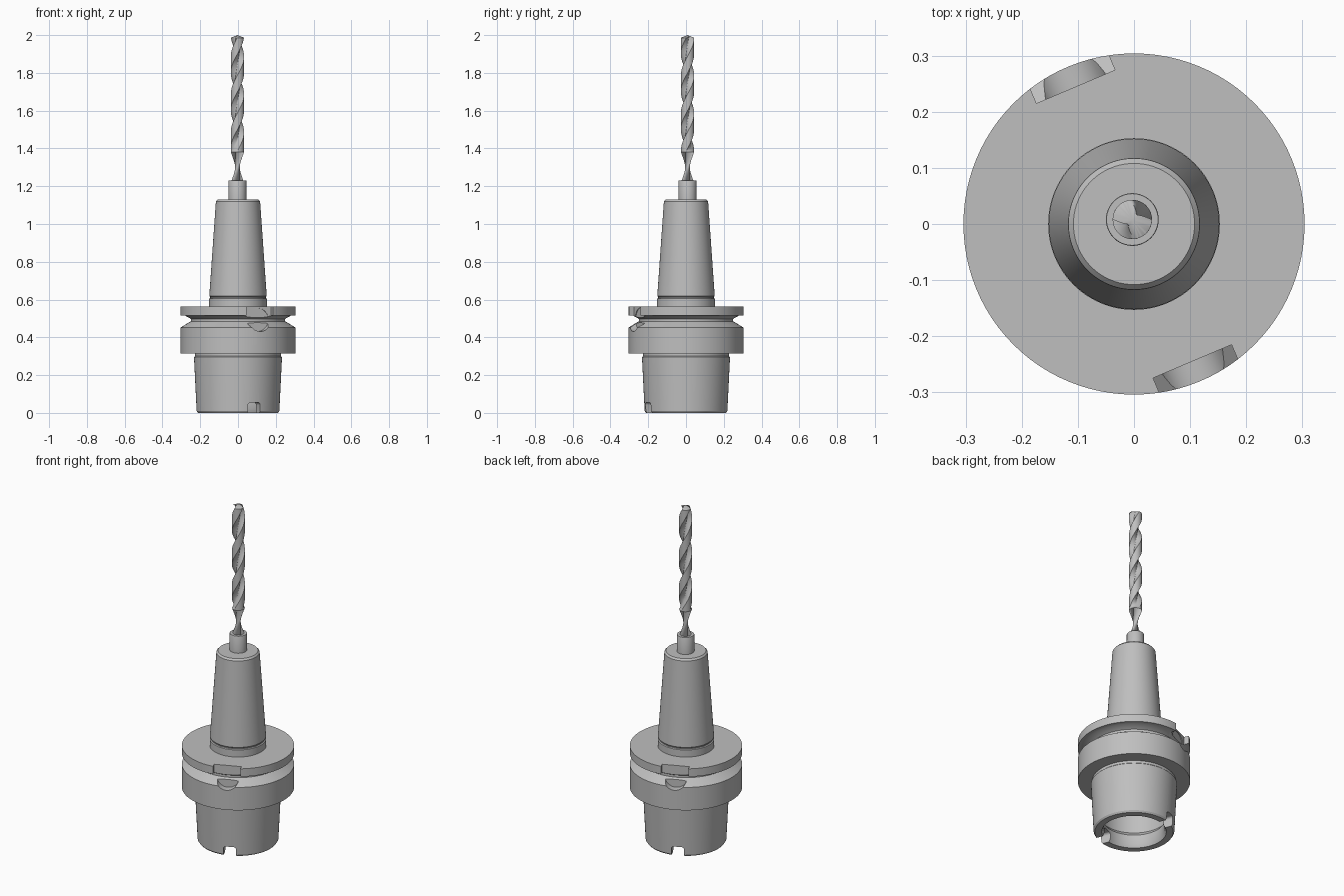
import bpy
import bmesh
from math import sin, cos, pi, radians
from mathutils import Matrix, Vector

cube = bpy.data.objects.get("Cube")
if cube:
    bpy.data.objects.remove(cube, do_unlink=True)

steel = bpy.data.materials.new("grey steel")
steel.use_nodes = True
GREY = (0.52, 0.52, 0.52, 1)
steel.diffuse_color = GREY
steel.node_tree.nodes["Principled BSDF"].inputs["Base Color"].default_value = GREY


def make_object(name, bm, location=(0, 0, 0)):
    bmesh.ops.recalc_face_normals(bm, faces=bm.faces)
    mesh = bpy.data.meshes.new(name)
    bm.to_mesh(mesh)
    bm.free()
    mesh.materials.append(steel)
    obj = bpy.data.objects.new(name, mesh)
    obj.location = location
    bpy.context.collection.objects.link(obj)
    return obj


def smooth(obj, angle=30):
    bpy.ops.object.select_all(action='DESELECT')
    obj.select_set(True)
    bpy.context.view_layer.objects.active = obj
    bpy.ops.object.shade_smooth_by_angle(angle=radians(angle))


def lathe(name, profile, steps, location=(0, 0, 0)):
    bm = bmesh.new()
    verts = [bm.verts.new((r, 0, z)) for r, z in profile]
    edges = [bm.edges.new(pair) for pair in zip(verts, verts[1:])]
    bmesh.ops.spin(bm, geom=verts + edges, cent=(0, 0, 0), axis=(0, 0, 1),
                   angle=2 * pi, steps=steps)
    bmesh.ops.remove_doubles(bm, verts=bm.verts, dist=0.0002)
    return make_object(name, bm, location)


def cut(target, cutter):
    """Subtract the cutter from the target, then discard the cutter."""
    cutter.hide_render = True
    mod = target.modifiers.new("cut", 'BOOLEAN')
    mod.operation = 'DIFFERENCE'
    mod.solver = 'EXACT'
    mod.object = cutter
    bpy.context.view_layer.update()
    graph = bpy.context.evaluated_depsgraph_get()
    result = bpy.data.meshes.new_from_object(target.evaluated_get(graph))
    target.modifiers.clear()
    target.data = result
    bpy.data.objects.remove(cutter, do_unlink=True)


def box_cutter(angle, near, far, half_width, low, high, rounding=0):
    """Box reaching outward between two distances along a given direction."""
    bm = bmesh.new()
    bmesh.ops.create_cube(bm, size=1)
    bmesh.ops.scale(bm, vec=(far - near, 2 * half_width, high - low), verts=bm.verts)
    bmesh.ops.translate(bm, vec=((near + far) / 2, 0, (low + high) / 2), verts=bm.verts)
    if rounding:
        top = [e for e in bm.edges
               if all(v.co.z > high - 0.001 for v in e.verts)
               and abs(e.verts[0].co.y - e.verts[1].co.y) < 0.001]
        bmesh.ops.bevel(bm, geom=top, offset=rounding, segments=4,
                        profile=0.5, affect='EDGES')
    bmesh.ops.rotate(bm, matrix=Matrix.Rotation(angle, 3, 'Z'), verts=bm.verts)
    return make_object("slot_cutter", bm)


def dish_cutter(angle, near, far, radius, z):
    """Round bar lying along a given direction."""
    bm = bmesh.new()
    bmesh.ops.create_cone(bm, cap_ends=True, segments=32, radius1=radius,
                          radius2=radius, depth=far - near,
                          matrix=Matrix.Rotation(pi / 2, 4, 'Y'))
    bmesh.ops.translate(bm, vec=((near + far) / 2, 0, z), verts=bm.verts)
    bmesh.ops.rotate(bm, matrix=Matrix.Rotation(angle, 3, 'Z'), verts=bm.verts)
    return make_object("dish_cutter", bm)


# Holder: hollow taper shank, grooved flange and tapered nose in one turning
holder = lathe("tool_holder", [
    (0, 0.29), (0.17, 0.29), (0.185, 0.27), (0.185, 0.1), (0.165, 0.075),
    (0.165, 0.02), (0.175, 0), (0.212, 0), (0.219, 0.01),
    (0.233, 0.295), (0.228, 0.3), (0.228, 0.315),
    (0.304, 0.315), (0.304, 0.452), (0.25, 0.485), (0.25, 0.498),
    (0.282, 0.516), (0.304, 0.516), (0.304, 0.563),
    (0.153, 0.563), (0.153, 0.605), (0.147, 0.608), (0.147, 0.614),
    (0.152, 0.62), (0.117, 1.12), (0.108, 1.13), (0, 1.13)], 96)

# Opposed drive notches, dished flange recesses and shank key slots
for turn in (0, pi):
    heading = radians(-67) + turn
    cut(holder, box_cutter(heading, 0.266, 0.4, 0.076, 0.5, 0.6))
    cut(holder, dish_cutter(heading, 0.262, 0.4, 0.062, 0.493))
    cut(holder, box_cutter(heading, 0.12, 0.3, 0.035, -0.05, 0.056, 0.015))
smooth(holder)

# Collar and plain shank of the drill
AXIS = (-0.003, 0.008, 0)
smooth(lathe("drill_collar", [(0, 1.12), (0.047, 1.12), (0.047, 1.229),
                              (0.046, 1.231), (0, 1.231)], 48, AXIS))

# Fluted drill: twisted cross-sections ending in a shallow cone
RADIUS, PITCH, TOP, POINT = 0.035, 0.4, 2.0, 0.4
SIDES, LAYERS = 64, 90
FLUTE_START, FLUTE_RUNOUT = 1.38, 0.07
FLUTE_WIDTH = radians(100)


def section_radius(angle, depth):
    a = angle % pi
    if a >= FLUTE_WIDTH:
        return RADIUS
    return RADIUS * (1 - 0.66 * depth * sin(pi * a / FLUTE_WIDTH) ** 0.7)


bm = bmesh.new()
heights = [1.22] + [FLUTE_START + (TOP - FLUTE_START) * i / LAYERS
                    for i in range(LAYERS + 1)]
rings = []
for z in heights:
    depth = min(1, max(0, (z - FLUTE_START) / FLUTE_RUNOUT)) ** 0.6
    twist = 2 * pi * (z - TOP) / PITCH
    ring = []
    for k in range(SIDES):
        a = 2 * pi * k / SIDES
        r = section_radius(a, depth)
        height = min(z, TOP - POINT * r)
        ring.append(bm.verts.new((r * cos(a + twist), r * sin(a + twist), height)))
    rings.append(ring)
for lower, upper in zip(rings, rings[1:]):
    for k in range(SIDES):
        n = (k + 1) % SIDES
        bm.faces.new((lower[k], lower[n], upper[n], upper[k]))
bm.faces.new(rings[0])
tip = bm.verts.new(Vector((0, 0, TOP)))
for k in range(SIDES):
    bm.faces.new((rings[-1][k], rings[-1][(k + 1) % SIDES], tip))
bmesh.ops.remove_doubles(bm, verts=bm.verts, dist=0.00005)
smooth(make_object("twist_drill", bm, AXIS))
